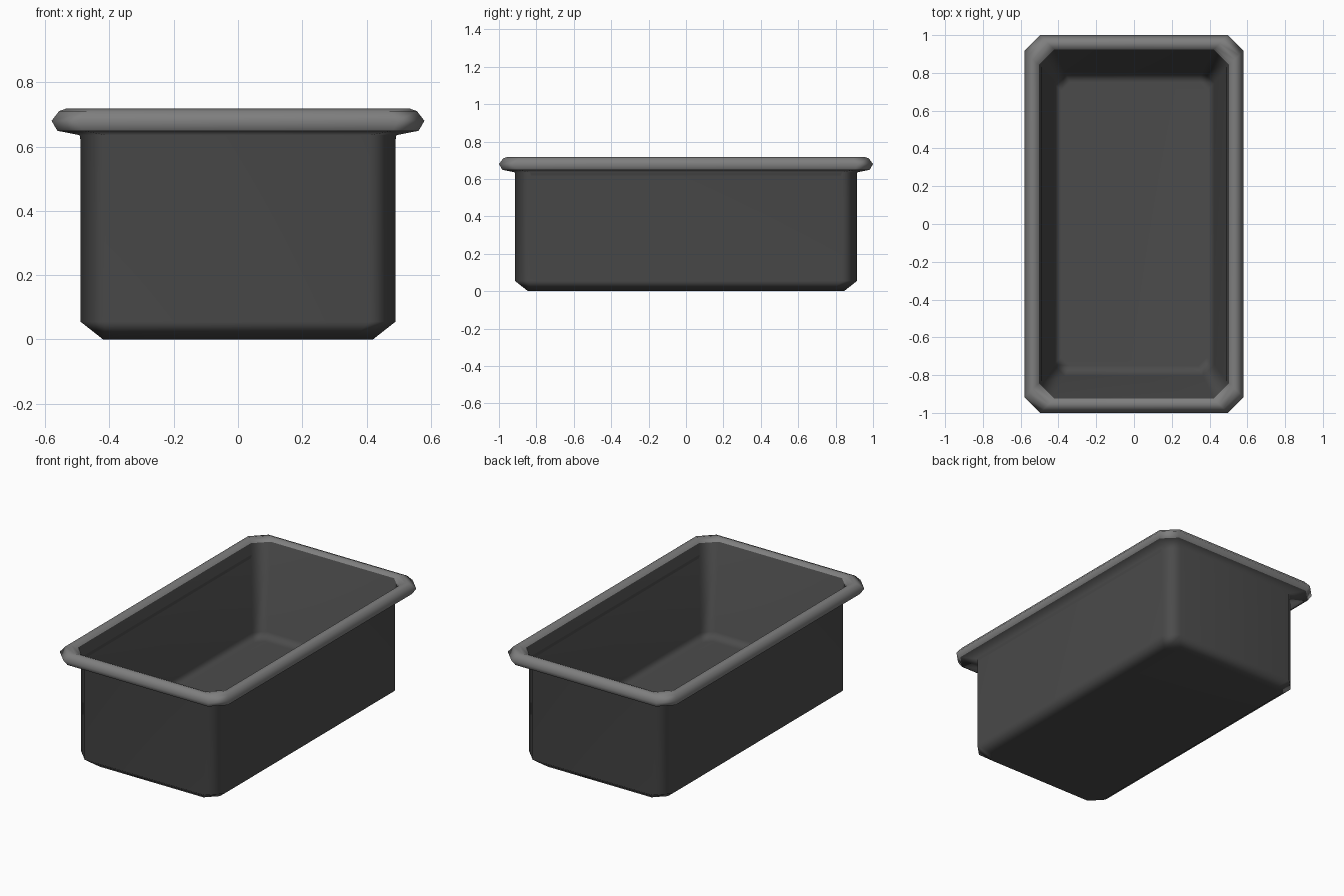
import bpy, bmesh

if "Cube" in bpy.data.objects:
    bpy.data.objects.remove(bpy.data.objects["Cube"])


def material(name, v):
    m = bpy.data.materials.new(name)
    m.diffuse_color = (v, v, v, 1)
    m.use_nodes = True
    m.node_tree.nodes["Principled BSDF"].inputs["Base Color"].default_value = m.diffuse_color
    return m


def ring(bm, hx, hy, c, z):
    """Rectangle with cut corners, half sizes hx, hy and corner cut c."""
    pts = [(hx, -hy + c), (hx, hy - c), (hx - c, hy), (-hx + c, hy),
           (-hx, hy - c), (-hx, -hy + c), (-hx + c, -hy), (hx - c, -hy)]
    return [bm.verts.new((x, y, z)) for x, y in pts]


def loft(name, sections, mat, caps=False):
    bm = bmesh.new()
    rings = [ring(bm, *s) for s in sections]
    for a, b in zip(rings, rings[1:]):
        for i in range(8):
            j = (i + 1) % 8
            bm.faces.new((a[i], a[j], b[j], b[i]))
    if caps:
        bm.faces.new(rings[0][::-1])
        bm.faces.new(rings[-1])
    for f in bm.faces:
        f.smooth = True
    me = bpy.data.meshes.new(name)
    bm.to_mesh(me)
    bm.free()
    me.materials.append(mat)
    ob = bpy.data.objects.new(name, me)
    bpy.context.collection.objects.link(ob)
    # keep broad faces evenly shaded, blend only across the small bevels
    ob.modifiers.new("even_shading", 'WEIGHTED_NORMAL').keep_sharp = True
    return ob


dark = material("dark grey", 0.071)
light = material("mid grey", 0.21)

# Tub: straight outside, flange under the rim, tapered inside, raised floor
loft("tub", [
    (0.42, 0.845, 0.065, 0.0),
    (0.49, 0.915, 0.08, 0.055),
    (0.49, 0.915, 0.08, 0.635),
    (0.562, 0.982, 0.08, 0.649),
    (0.555, 0.975, 0.08, 0.68),
    (0.503, 0.924, 0.08, 0.700),
    (0.425, 0.805, 0.06, 0.205),
    (0.385, 0.75, 0.045, 0.17),
], dark, caps=True)

# Rolled rim around the opening
loft("rim", [
    (0.562, 0.982, 0.08, 0.649),
    (0.58, 1.0, 0.083, 0.68),
    (0.557, 0.977, 0.083, 0.71),
    (0.535, 0.955, 0.083, 0.718),
    (0.515, 0.935, 0.083, 0.711),
    (0.503, 0.924, 0.08, 0.700),
], light)
